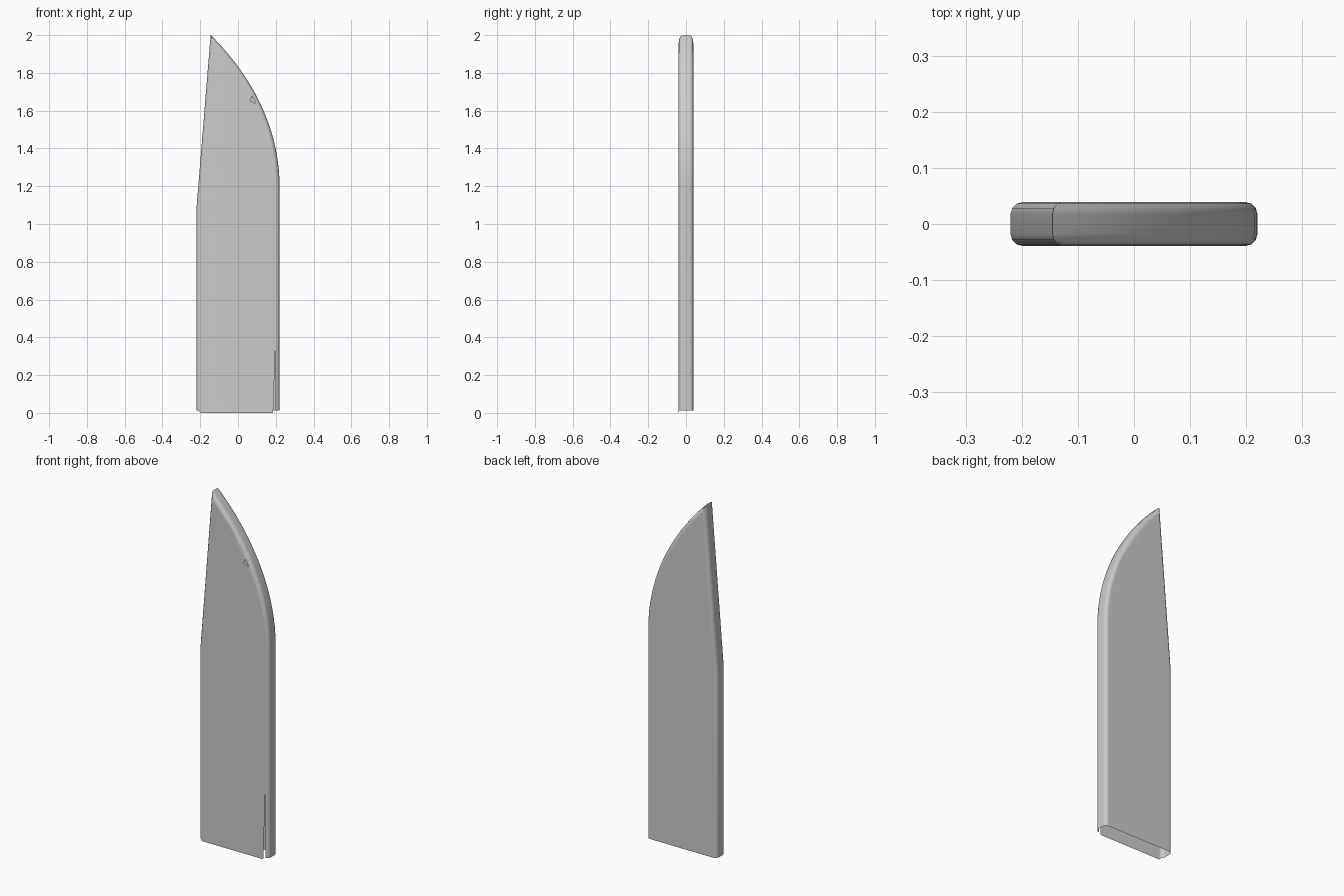
import bpy, bmesh
from mathutils import Vector
from mathutils.geometry import interpolate_bezier

if "Cube" in bpy.data.objects:
    bpy.data.objects.remove(bpy.data.objects["Cube"])

HALF_Y = 0.039      # half thickness
ROUND = 0.021       # rounding of the rim
BASE = 0.012        # height of the open lower end


def bez(t):
    p = [Vector(c) for c in ((-0.145, 2.0), (0.03, 1.83), (0.22, 1.55), (0.22, 1.2))]
    s = 1 - t
    return p[0]*s**3 + p[1]*3*s*s*t + p[2]*3*s*t*t + p[3]*t**3


# Outline: straight sides, tapered left edge, curved right edge up to the tip
ts = sorted([i / 20 for i in range(21)] + [0.475, 0.525])
outline = [Vector((-0.22, BASE)), Vector((-0.22, 1.08))]
outline += [bez(t) for t in ts]
outline += [Vector((0.22, 0.38)), Vector((0.22, BASE))]

bm = bmesh.new()
front = [bm.verts.new((p.x, -HALF_Y, p.y)) for p in outline]
back = [bm.verts.new((p.x, HALF_Y, p.y)) for p in outline]
bm.faces.new(front)
bm.faces.new(back[::-1])
for i in range(len(outline) - 1):       # rim wall, left open at the bottom
    bm.faces.new((front[i], back[i], back[i + 1], front[i + 1]))
bmesh.ops.recalc_face_normals(bm, faces=bm.faces)

# Round the rim on both sides
rim = []
for ring in (front, back):
    for a, b in zip(ring, ring[1:]):
        rim.append(bm.edges.get((a, b)))
bmesh.ops.bevel(bm, geom=rim, offset=ROUND, offset_type='OFFSET', segments=3,
                profile=0.5, affect='EDGES', clamp_overlap=False)

# Large front panel
panel = max((f for f in bm.faces if f.normal.y < -0.9), key=lambda f: f.calc_area())


def nearest(x, z):
    return min(panel.verts, key=lambda v: (v.co.x - x)**2 + (v.co.z - z)**2)


# Split seam at the lower right corner and small nick near the curved edge
mid = bez(0.5)
for (x, z), move in (((0.2, BASE), Vector((-0.013, 0, 0))),
                     ((mid.x - 0.02, mid.y - 0.01), Vector((-0.02, 0, -0.006)))):
    v = bmesh.utils.face_vert_separate(panel, nearest(x, z))
    if v:
        v.co += move

# Front panel hangs slightly lower than the rim
for v in panel.verts:
    if v.co.z < 0.1:
        v.co.z = 0.0
bmesh.ops.triangulate(bm, faces=[f for f in bm.faces if len(f.verts) > 4])

mesh = bpy.data.meshes.new("sheath_shell")
bm.to_mesh(mesh)
bm.free()
obj = bpy.data.objects.new("sheath_shell", mesh)
bpy.context.collection.objects.link(obj)
bpy.context.view_layer.objects.active = obj
obj.select_set(True)
bpy.ops.object.shade_smooth_by_angle(angle=0.8)
wn = obj.modifiers.new("even_shading", 'WEIGHTED_NORMAL')
wn.keep_sharp = True
